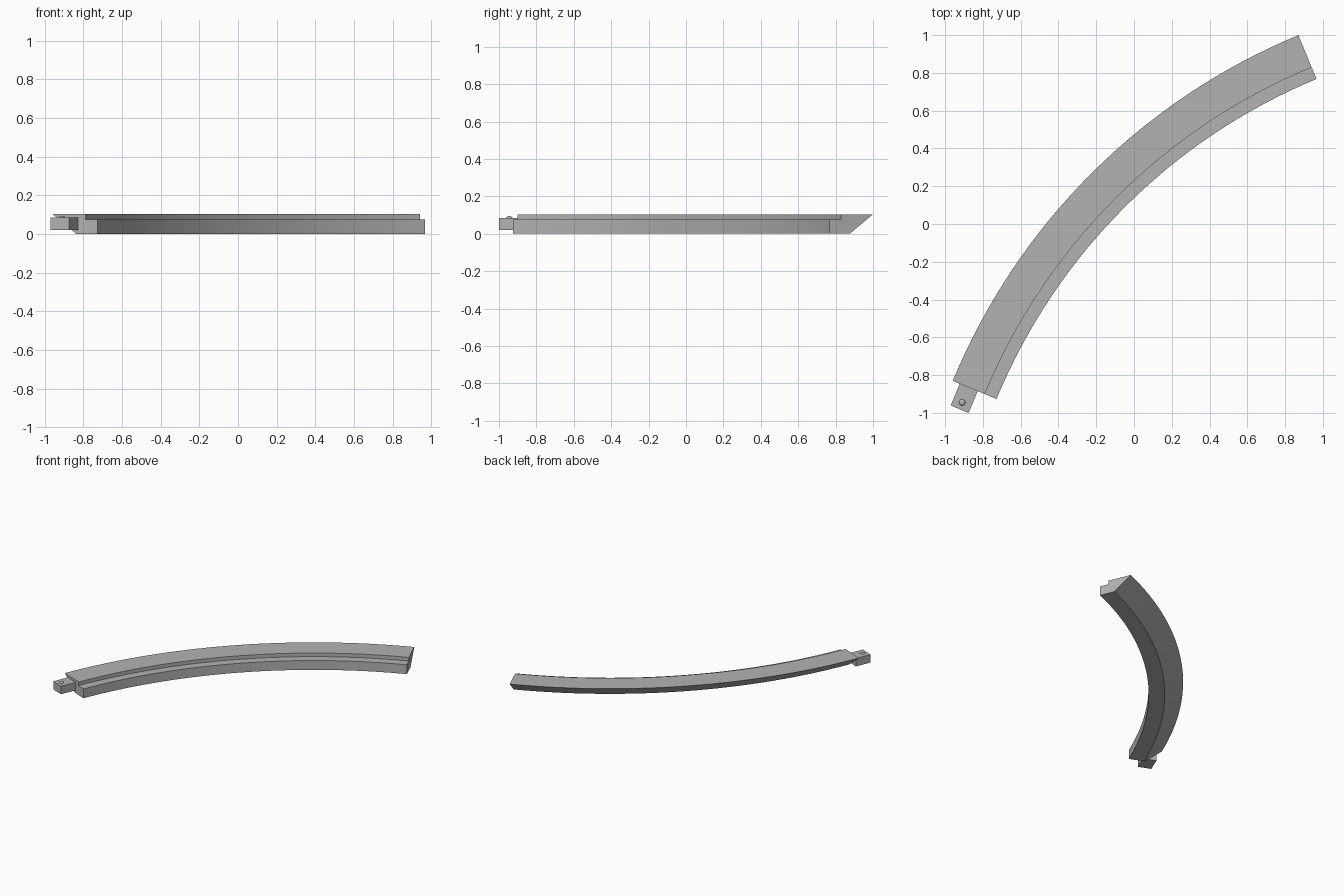
import bpy, bmesh
from math import radians, sin, cos
from mathutils import Matrix, Vector

cube = bpy.data.objects.get("Cube")
if cube:
    bpy.data.objects.remove(cube, do_unlink=True)

CENTRE = Vector((2.164, -2.124, 0))
START, END, STEPS = radians(112.5), radians(157.5), 32

grey = bpy.data.materials.new("plain grey")
grey.use_nodes = True
colour = (0.45, 0.45, 0.45, 1)
grey.diffuse_color = colour
grey.node_tree.nodes["Principled BSDF"].inputs["Base Color"].default_value = colour


def finish(bm, name):
    bmesh.ops.recalc_face_normals(bm, faces=bm.faces)
    mesh = bpy.data.meshes.new(name)
    bm.to_mesh(mesh)
    bm.free()
    mesh.materials.append(grey)
    obj = bpy.data.objects.new(name, mesh)
    bpy.context.collection.objects.link(obj)
    return obj


def frame(angle):
    """Local frame: x = radial, y = along the arc, z = up."""
    return Matrix.Translation(CENTRE) @ Matrix.Rotation(angle, 4, 'Z')


def box(name, angle, low, high):
    low, high = Vector(low), Vector(high)
    bm = bmesh.new()
    bmesh.ops.create_cube(bm, size=1)
    for v in bm.verts:
        v.co = frame(angle) @ ((low + high) / 2 + v.co * (high - low))
    return finish(bm, name)


def smooth(obj):
    bpy.ops.object.select_all(action='DESELECT')
    obj.select_set(True)
    bpy.context.view_layer.objects.active = obj
    bpy.ops.object.shade_smooth_by_angle(angle=radians(30))


# Curved rail: stepped cross-section (radius, height) swept along the arc
profile = [(3.13, 0), (3.247, 0), (3.381, 0.104), (3.197, 0.104),
           (3.197, 0.075), (3.13, 0.075)]
bm = bmesh.new()
rings = []
for i in range(STEPS + 1):
    m = frame(START + (END - START) * i / STEPS)
    rings.append([bm.verts.new(m @ Vector((r, 0, z))) for r, z in profile])
n = len(profile)
for a, b in zip(rings, rings[1:]):
    for k in range(n):
        bm.faces.new((a[k], a[(k + 1) % n], b[(k + 1) % n], b[k]))
bm.faces.new(rings[0])
bm.faces.new(rings[-1])
rail = finish(bm, "curved_rail")

# Socket cut into the sloped underside at the far end
cutter = box("socket_cutter", START, (3.231, -0.03, 0.011), (3.43, 0.127, 0.087))
cutter.hide_render = True
cut = rail.modifiers.new("socket", 'BOOLEAN')
cut.operation, cut.solver, cut.object = 'DIFFERENCE', 'EXACT', cutter
bpy.context.view_layer.objects.active = rail
bpy.ops.object.modifier_apply(modifier=cut.name)
bpy.data.objects.remove(cutter, do_unlink=True)
smooth(rail)

# Connecting tongue at the near end
box("tongue", END, (3.238, -0.002, 0.021), (3.341, 0.125, 0.085))

# Locking bump: low dome on the tongue
bm = bmesh.new()
bmesh.ops.create_uvsphere(bm, u_segments=20, v_segments=10, radius=1)
place = frame(END) @ Matrix.Translation((3.291, 0.087, 0.084))
for v in bm.verts:
    v.co = place @ Vector((v.co.x * 0.017, v.co.y * 0.017, v.co.z * 0.01))
smooth(finish(bm, "locking_bump"))
